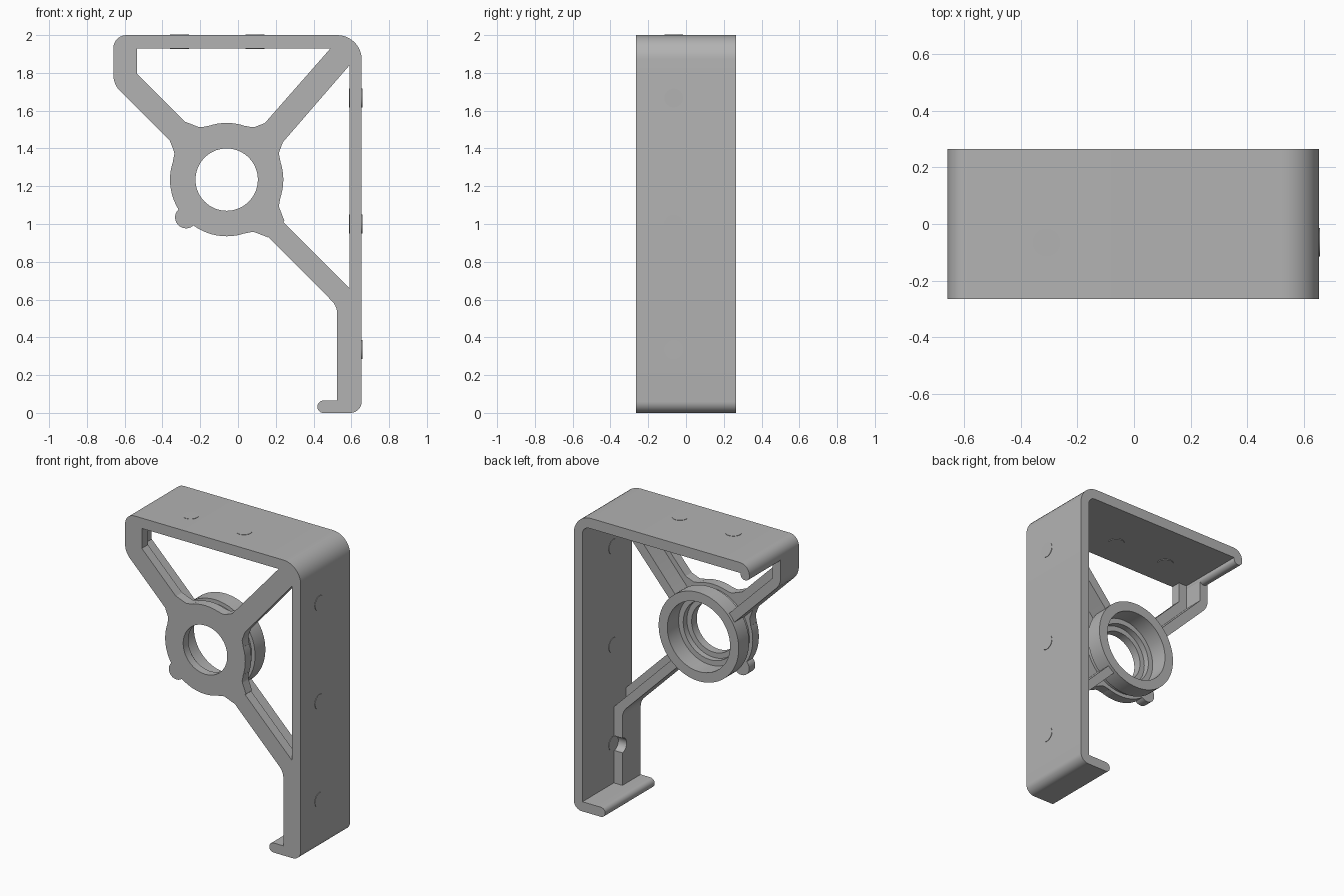
import bpy, bmesh, math
from mathutils import Vector, Matrix

old = bpy.data.objects.get("Cube")
if old:
    bpy.data.objects.remove(old, do_unlink=True)

grey = bpy.data.materials.new("plain_grey")
grey.use_nodes = True
colour = (0.45, 0.45, 0.45, 1)
grey.diffuse_color = colour
grey.node_tree.nodes["Principled BSDF"].inputs["Base Color"].default_value = colour

FRONT, BACK = -0.265, 0.265
FLANGE, WEB = -0.2, -0.07
HUB = Vector((-0.06, 1.235))
HOLE_Y = -0.065


def finish(name, bm):
    bmesh.ops.recalc_face_normals(bm, faces=bm.faces)
    mesh = bpy.data.meshes.new(name)
    bm.to_mesh(mesh)
    bm.free()
    mesh.materials.append(grey)
    ob = bpy.data.objects.new(name, mesh)
    bpy.context.collection.objects.link(ob)
    bpy.ops.object.select_all(action='DESELECT')
    ob.select_set(True)
    bpy.context.view_layer.objects.active = ob
    bpy.ops.object.shade_smooth_by_angle(angle=math.radians(30))
    return ob


def rounded(corners, steps=10):
    """Turn (x, z) or (x, z, radius) corners into an outline with round corners."""
    out = []
    for i, c in enumerate(corners):
        p = Vector(c[:2])
        if len(c) < 3:
            out.append(p)
            continue
        a = (Vector(corners[i - 1][:2]) - p).normalized()
        b = (Vector(corners[(i + 1) % len(corners)][:2]) - p).normalized()
        half = a.angle(b) / 2
        centre = p + (a + b).normalized() * c[2] / math.sin(half)
        start = p + a * c[2] / math.tan(half) - centre
        end = p + b * c[2] / math.tan(half) - centre
        turn = end.angle_signed(start)
        for k in range(steps + 1):
            out.append(centre + Matrix.Rotation(turn * k / steps, 2) @ start)
    return out


def prism(name, corners, y0, y1):
    bm = bmesh.new()
    pts = rounded(corners)
    face = bm.faces.new([bm.verts.new((p.x, y0, p.y)) for p in pts])
    ext = bmesh.ops.extrude_face_region(bm, geom=[face])["geom"]
    moved = [v for v in ext if isinstance(v, bmesh.types.BMVert)]
    bmesh.ops.translate(bm, verts=moved, vec=(0, y1 - y0, 0))
    return finish(name, bm)


def cylinder(name, centre, radius, depth, axis):
    bm = bmesh.new()
    turn = Vector((0, 0, 1)).rotation_difference(Vector(axis)).to_matrix().to_4x4()
    bmesh.ops.create_cone(bm, cap_ends=True, segments=40, radius1=radius, radius2=radius,
                          depth=depth, matrix=Matrix.Translation(centre) @ turn)
    return finish(name, bm)


# Bent strip: top plate with short lip, side plate and foot
prism("bent_plate", [
    (-0.66, 2, 0.07), (0.655, 2, 0.13), (0.655, 0, 0.06), (0.42, 0, 0.032),
    (0.42, 0.065, 0.032), (0.59, 0.065), (0.59, 1.93, 0.05), (-0.595, 1.93),
    (-0.595, 1.89, 0.03), (-0.66, 1.89, 0.03)], FRONT, BACK)

# Upper left arm: wide front flange, narrower deep web along the outer edge
prism("upper_left_flange", [
    (-0.66, 1.93), (-0.66, 1.74, 0.12), (-0.289, 1.369), (-0.199, 1.459),
    (-0.535, 1.795), (-0.535, 1.95), (-0.62, 1.95)], FRONT, FLANGE)
prism("upper_left_web", [
    (-0.66, 1.93), (-0.66, 1.74, 0.12), (-0.289, 1.369), (-0.244, 1.414),
    (-0.597, 1.767), (-0.597, 1.95), (-0.62, 1.95)], FLANGE, WEB)

# Upper right arm
prism("upper_right_flange", [
    (0.09, 1.475), (0.49, 1.93), (0.49, 1.95), (0.6, 1.95), (0.61, 1.86),
    (0.59, 1.84), (0.17, 1.355)], FRONT, FLANGE)
prism("upper_right_web", [
    (0.107, 1.437), (0.52, 1.92), (0.53, 1.95), (0.6, 1.95), (0.6, 1.9),
    (0.575, 1.88), (0.15, 1.396)], FLANGE, WEB)

# Lower arm running into the strut beside the plate
prism("lower_flange", [
    (0.169, 1.081), (0.62, 0.63), (0.62, 0.05), (0.525, 0.05),
    (0.525, 0.565, 0.1), (0.079, 1.011)], FRONT, FLANGE)
lower_web = prism("lower_web", [
    (0.124, 1.046), (0.62, 0.55), (0.62, 0.05), (0.525, 0.05),
    (0.525, 0.565, 0.1), (0.079, 1.011)], FLANGE, WEB)

# Screwdriver notch in the back edge of the strut
cutter = cylinder("notch_cutter", (0.55, HOLE_Y, 0.335), 0.05, 0.1, (1, 0, 0))
cutter.hide_render = True
cut = lower_web.modifiers.new("notch", 'BOOLEAN')
cut.operation = 'DIFFERENCE'
cut.object = cutter
bpy.context.view_layer.objects.active = lower_web
bpy.ops.object.modifier_apply(modifier="notch")
bpy.data.objects.remove(cutter, do_unlink=True)

# Hub: lathed ring with an outer groove and a stepped bore
profile = [(0.165, FRONT), (0.3, FRONT), (0.3, FLANGE), (0.275, FLANGE), (0.275, -0.16),
           (0.3, -0.16), (0.3, -0.05), (0.235, -0.05), (0.235, -0.17), (0.2, -0.17),
           (0.2, -0.21), (0.165, -0.21)]
bm = bmesh.new()
SEG = 72
rings = []
for k in range(SEG):
    a = math.tau * k / SEG
    rings.append([bm.verts.new((HUB.x + r * math.cos(a), y, HUB.y + r * math.sin(a)))
                  for r, y in profile])
for k in range(SEG):
    r0, r1 = rings[k], rings[(k + 1) % SEG]
    for j in range(len(profile)):
        n = (j + 1) % len(profile)
        bm.faces.new((r0[j], r0[n], r1[n], r1[j]))
finish("hub", bm)

# Curved flares where the arms meet the hub
for label, degrees in (("upper_left", 135), ("upper_right", 45), ("lower_right", -45)):
    d = Vector((math.cos(math.radians(degrees)), math.sin(math.radians(degrees))))
    s = Vector((-d.y, d.x))
    local = [(0.25, -0.14), (0.268, -0.135), (0.295, -0.095, 0.04), (0.37, -0.062),
             (0.37, 0.062), (0.295, 0.095, 0.04), (0.268, 0.135), (0.25, 0.14)]
    corners = [tuple(HUB + d * c[0] + s * c[1]) + c[2:] for c in local]
    prism(label + "_flare", corners, FRONT, FLANGE)

# Small boss on the hub rim
cylinder("rim_boss", (-0.275, (FRONT + FLANGE) / 2, 1.035), 0.058, FLANGE - FRONT, (0, 1, 0))

# Filled screw holes in the side and top plates
for i, z in enumerate((0.335, 1.0, 1.667)):
    cylinder(f"side_hole_plug_{i + 1}", (0.6225, HOLE_Y, z), 0.05, 0.071, (1, 0, 0))
for i, x in enumerate((-0.31, 0.09)):
    cylinder(f"top_hole_plug_{i + 1}", (x, HOLE_Y, 1.964), 0.05, 0.076, (0, 0, 1))
